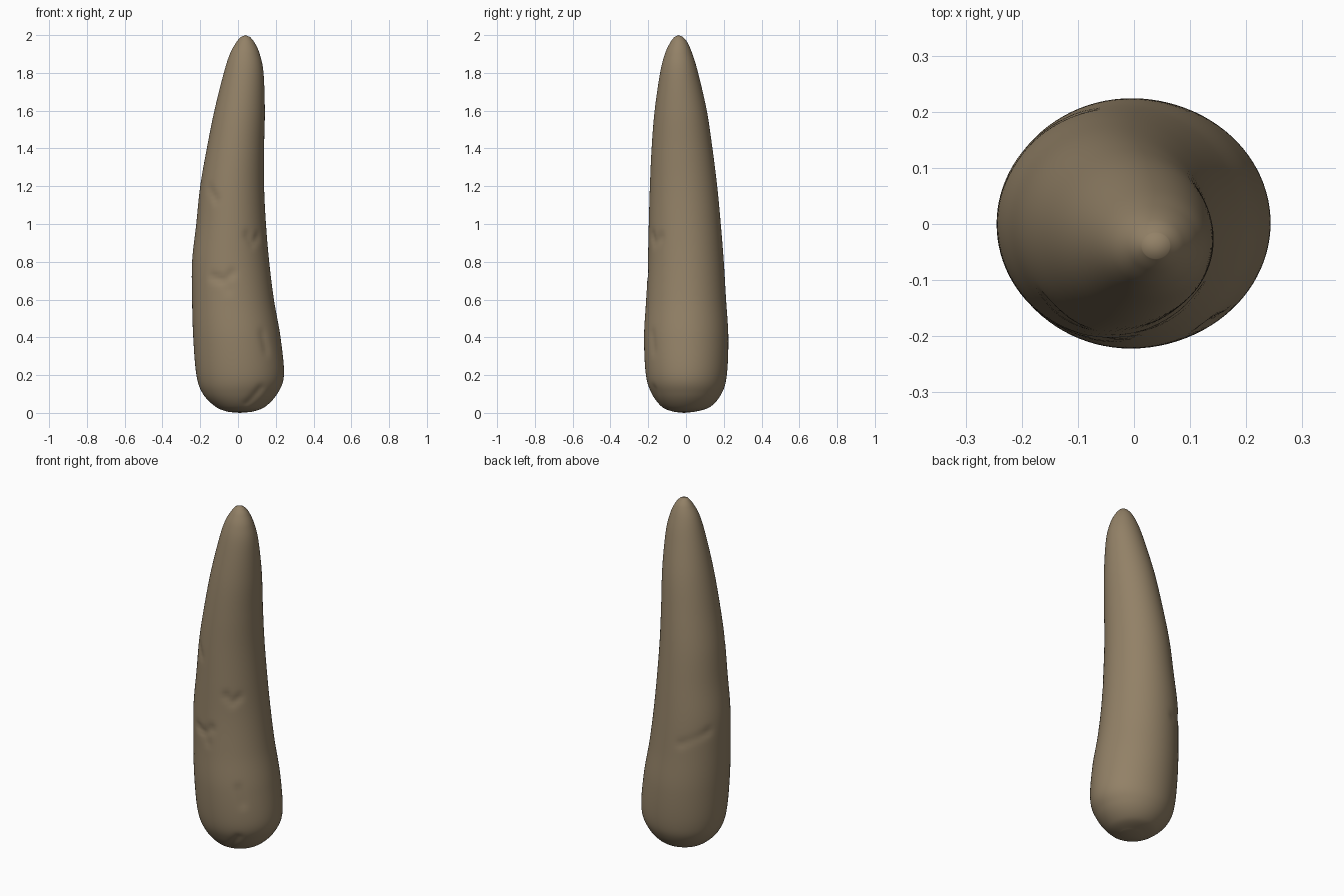
import bpy, bmesh, math
from mathutils import Vector

# Cross-section table: z, x left, x right, y front, y back
SECTIONS = [
    (0.005, -0.05, 0.07, -0.06, 0.04),
    (0.03, -0.115, 0.14, -0.125, 0.125),
    (0.10, -0.185, 0.207, -0.180, 0.187),
    (0.20, -0.220, 0.243, -0.212, 0.216),
    (0.40, -0.237, 0.225, -0.222, 0.224),
    (0.60, -0.243, 0.190, -0.211, 0.212),
    (0.80, -0.243, 0.165, -0.202, 0.200),
    (1.00, -0.221, 0.148, -0.197, 0.184),
    (1.20, -0.200, 0.138, -0.191, 0.165),
    (1.40, -0.165, 0.138, -0.182, 0.140),
    (1.60, -0.125, 0.142, -0.166, 0.110),
    (1.80, -0.075, 0.135, -0.137, 0.064),
    (1.90, -0.043, 0.115, -0.112, 0.034),
    (1.96, -0.010, 0.088, -0.084, 0.008),
    (1.99, 0.014, 0.064, -0.062, -0.016),
]
# Shallow creases on the surface: start, end, depth
CREASES = [
    ((-0.14, -0.19, 0.72), (-0.07, -0.20, 0.70), 0.010),
    ((-0.07, -0.20, 0.70), (-0.03, -0.20, 0.74), 0.009),
    ((-0.07, -0.20, 0.70), (-0.05, -0.20, 0.65), 0.006),
    ((0.05, -0.18, 0.94), (0.08, -0.17, 0.90), 0.008),
    ((0.08, -0.17, 0.90), (0.11, -0.14, 0.93), 0.008),
    ((-0.16, -0.15, 1.19), (-0.12, -0.18, 1.13), 0.007),
    ((0.13, -0.18, 0.42), (0.15, -0.17, 0.33), 0.006),
    ((0.05, -0.15, 0.05), (0.12, -0.17, 0.13), 0.007),
    ((-0.22, 0.10, 0.75), (-0.10, 0.19, 0.68), 0.006),
]
SIDES, STEPS = 96, 10


def catmull(a, b, c, d, t):
    return 0.5 * (2 * b + (c - a) * t + (2 * a - 5 * b + 4 * c - d) * t * t
                  + (3 * b - a - 3 * c + d) * t ** 3)


def smooth_sections():
    n = len(SECTIONS)
    for i in range(n - 1):
        quad = [SECTIONS[max(0, min(n - 1, i + k))] for k in (-1, 0, 1, 2)]
        for s in range(STEPS):
            yield [catmull(*vals, s / STEPS) for vals in zip(*quad)]
    yield SECTIONS[-1]


def crease_depth(p):
    total = 0.0
    for a, b, depth in CREASES:
        a, b = Vector(a), Vector(b)
        t = max(0, min(1, (p - a).dot(b - a) / (b - a).length_squared))
        dist = (p - a.lerp(b, t)).length
        total = max(total, depth * math.exp(-(dist / 0.022) ** 2))
    return total


# Tapered, leaning body lofted through the sections
bm = bmesh.new()
rings = []
for z, xl, xr, yf, yb in smooth_sections():
    cx, cy = (xl + xr) / 2, (yf + yb) / 2
    ring = []
    for k in range(SIDES):
        a = 2 * math.pi * k / SIDES
        p = Vector((cx + (xr - xl) / 2 * math.cos(a),
                    cy + (yb - yf) / 2 * math.sin(a), z))
        p -= Vector((math.cos(a), math.sin(a), 0)) * crease_depth(p)
        ring.append(bm.verts.new(p))
    rings.append(ring)
for low, high in zip(rings, rings[1:]):
    for k in range(SIDES):
        j = (k + 1) % SIDES
        bm.faces.new((low[k], low[j], high[j], high[k]))

# Rounded base and tip poles
base = bm.verts.new((0.01, -0.01, 0.0))
tip = bm.verts.new((0.039, -0.039, 2.0))
for k in range(SIDES):
    j = (k + 1) % SIDES
    bm.faces.new((rings[0][j], rings[0][k], base))
    bm.faces.new((rings[-1][k], rings[-1][j], tip))
for f in bm.faces:
    f.smooth = True

mesh = bpy.data.meshes.new("tapered_horn")
bm.to_mesh(mesh)
bm.free()
horn = bpy.data.objects.new("tapered_horn", mesh)
bpy.context.collection.objects.link(horn)

mat = bpy.data.materials.new("dull tan")
mat.diffuse_color = (0.29, 0.22, 0.135, 1)
mesh.materials.append(mat)
